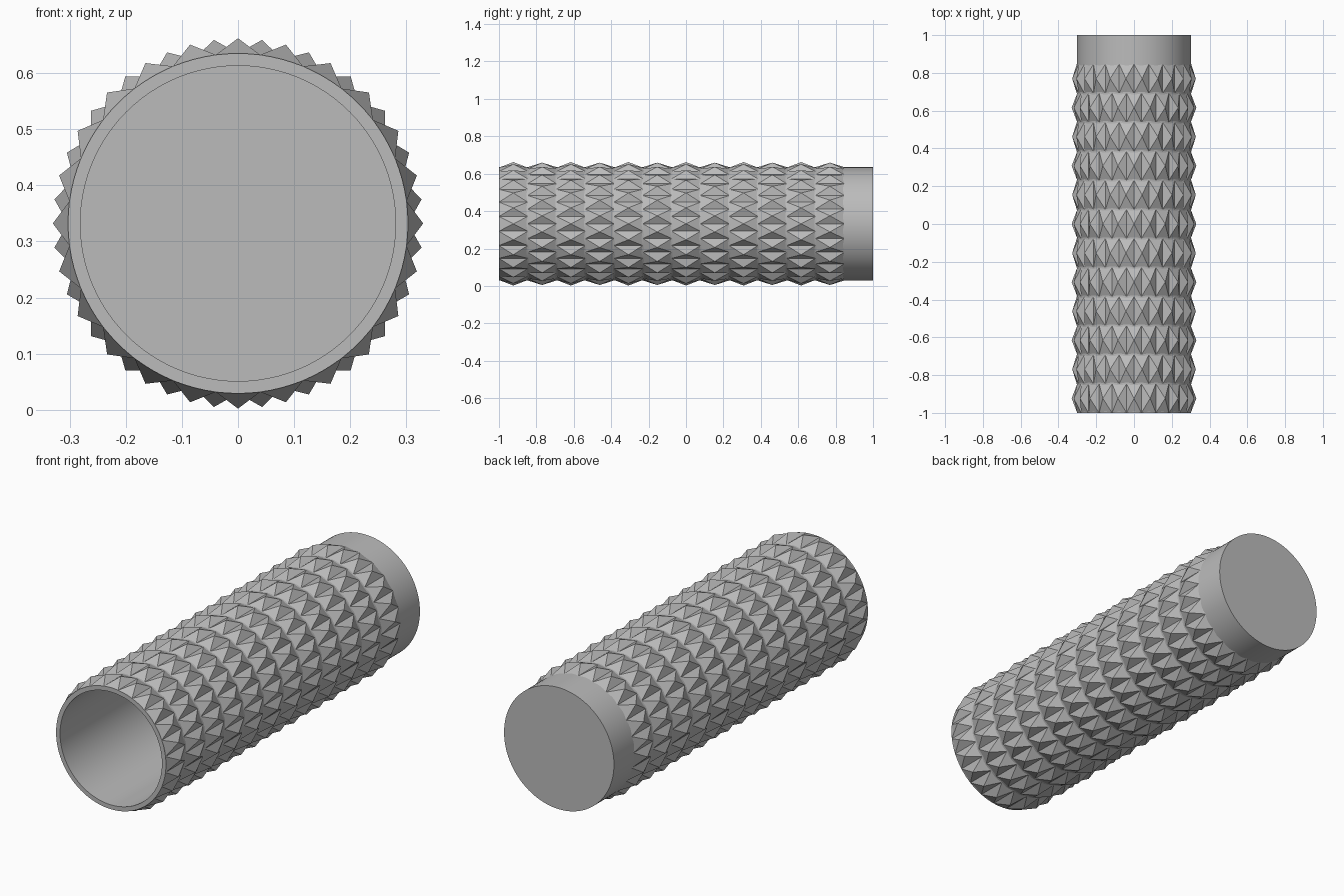
import bpy, bmesh, math

if "Cube" in bpy.data.objects:
    bpy.data.objects.remove(bpy.data.objects["Cube"])

R_OUT, R_IN, R_TIP = 0.303, 0.281, 0.330
CENTER_Z = 0.332
ROWS, SPIKES, SEGMENTS = 12, 24, 96
PITCH = 2.0 / 13

grey = bpy.data.materials.new("grey")
grey.diffuse_color = (0.5, 0.5, 0.5, 1)
grey.use_nodes = True
grey.node_tree.nodes["Principled BSDF"].inputs["Base Color"].default_value = grey.diffuse_color


def ring_point(radius, angle, y):
    return (radius * math.sin(angle), y, CENTER_Z + radius * math.cos(angle))


def make_object(name, bm):
    bmesh.ops.recalc_face_normals(bm, faces=bm.faces)
    mesh = bpy.data.meshes.new(name)
    bm.to_mesh(mesh)
    bm.free()
    mesh.materials.append(grey)
    obj = bpy.data.objects.new(name, mesh)
    bpy.context.collection.objects.link(obj)
    return obj


# Hollow cup: open at the front, closed at the back
bm = bmesh.new()
profile = [(R_IN, 0.978), (R_IN, -1), (R_OUT, -1), (R_OUT, 1)]
rings = [[bm.verts.new(ring_point(r, math.tau * i / SEGMENTS, y)) for i in range(SEGMENTS)]
         for r, y in profile]
for a, b in zip(rings, rings[1:]):
    for i in range(SEGMENTS):
        j = (i + 1) % SEGMENTS
        bm.faces.new((a[i], a[j], b[j], b[i]))
bm.faces.new(rings[0])
bm.faces.new(rings[-1])
cup = make_object("cup_body", bm)
bpy.context.view_layer.objects.active = cup
cup.select_set(True)
bpy.ops.object.shade_smooth_by_angle(angle=math.radians(30))

# Staggered rows of four-sided studs around the outside
bm = bmesh.new()
step = math.tau / SPIKES
for row in range(ROWS):
    y0 = -1 + row * PITCH
    for k in range(SPIKES):
        mid = (k + 0.5 * (row % 2)) * step
        lo, hi = mid - step / 2, mid + step / 2
        base = [bm.verts.new(ring_point(R_OUT, a, y)) for a, y in
                ((lo, y0), (hi, y0), (hi, y0 + PITCH), (lo, y0 + PITCH))]
        tip = bm.verts.new(ring_point(R_TIP, mid, y0 + PITCH / 2))
        bm.faces.new(base)
        for i in range(4):
            bm.faces.new((base[i], base[(i + 1) % 4], tip))
make_object("grip_studs", bm)
